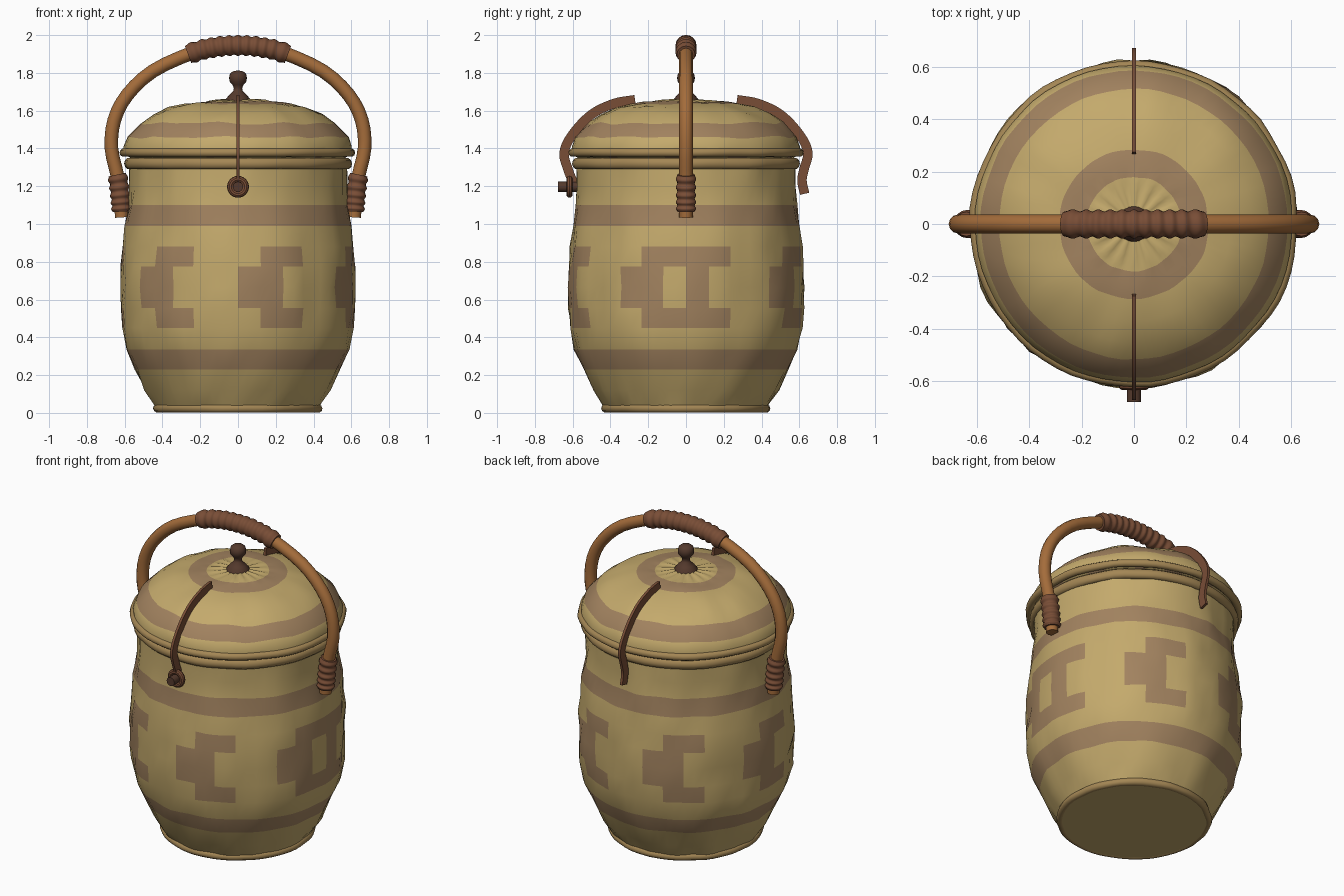
import bpy, bmesh, math
from mathutils import Vector, noise

if "Cube" in bpy.data.objects:
    bpy.data.objects.remove(bpy.data.objects["Cube"])


def material(name, rgb):
    m = bpy.data.materials.new(name)
    m.use_nodes = True
    m.diffuse_color = (*rgb, 1)
    bsdf = m.node_tree.nodes["Principled BSDF"]
    bsdf.inputs["Base Color"].default_value = (*rgb, 1)
    bsdf.inputs["Roughness"].default_value = 0.8
    return m


straw = material("straw", (0.55, 0.40, 0.15))
brown_weave = material("brown_weave", (0.36, 0.225, 0.115))
rim_cane = material("rim_cane", (0.37, 0.24, 0.09))
cane = material("handle_cane", (0.37, 0.15, 0.043))
leather = material("leather", (0.19, 0.075, 0.037))
dark_wood = material("dark_wood", (0.09, 0.042, 0.026))


def finish(name, bm, mats, rule=None, sharp=50):
    """Turn the bmesh into a smooth-shaded object, coloured by an optional rule."""
    bmesh.ops.recalc_face_normals(bm, faces=bm.faces)
    if rule:
        for f in bm.faces:
            f.material_index = int(rule(f.calc_center_median()))
    me = bpy.data.meshes.new(name)
    bm.to_mesh(me)
    bm.free()
    for m in mats:
        me.materials.append(m)
    ob = bpy.data.objects.new(name, me)
    bpy.context.collection.objects.link(ob)
    bpy.ops.object.select_all(action="DESELECT")
    ob.select_set(True)
    bpy.context.view_layer.objects.active = ob
    bpy.ops.object.shade_smooth_by_angle(angle=math.radians(sharp))
    return ob


def skin(bm, rings, cap=True, loop=False):
    """Join successive rings of vertices with quads."""
    pairs = list(zip(rings, rings[1:])) + ([(rings[-1], rings[0])] if loop else [])
    for a, b in pairs:
        for i in range(len(a)):
            j = (i + 1) % len(a)
            bm.faces.new((a[i], a[j], b[j], b[i]))
    if cap and not loop:
        bm.faces.new(rings[0])
        bm.faces.new(rings[-1])


def lathe(name, profile, mats, rule=None, segs=64, rough=0.0, loop=False, shape=None):
    """Revolve (radius, height) pairs about z, with hand-woven unevenness."""
    bm = bmesh.new()
    rings = []
    for r, z in profile:
        ring = []
        for i in range(segs):
            a = math.tau * i / segs
            d = Vector((math.cos(a), math.sin(a), 0))
            n = rough * noise.noise(Vector((d.x * 4, d.y * 4, z * 9)))
            lift = shape(r, a) if shape else 0
            ring.append(bm.verts.new(d * (r + n) + Vector((0, 0, z + lift))))
        rings.append(ring)
    skin(bm, rings, loop=loop)
    return finish(name, bm, mats, rule)


def coil(name, major, minor, z, flat=1.0):
    circle = [(major + minor * math.cos(math.tau * k / 10),
               z + flat * minor * math.sin(math.tau * k / 10)) for k in range(10)]
    return lathe(name, circle, [rim_cane], rough=0.008, loop=True)


def spline(pts, steps):
    """Smooth path through the given points."""
    p = [Vector(q) for q in pts]
    p = [2 * p[0] - p[1]] + p + [2 * p[-1] - p[-2]]
    out = []
    for i in range(1, len(p) - 2):
        a, b, c, d = p[i - 1:i + 3]
        for s in range(steps):
            t = s / steps
            out.append(0.5 * (2 * b + (c - a) * t + (2 * a - 5 * b + 4 * c - d) * t * t
                              + (3 * b - a - 3 * c + d) * t ** 3))
    return out + [p[-2]]


def sweep(name, path, flat_axis, section, mat):
    """Sweep a section, given as (in-plane, sideways) offsets, along a planar path."""
    side = Vector(flat_axis)
    bm = bmesh.new()
    rings = []
    last = len(path) - 1
    for i, p in enumerate(path):
        tangent = (path[min(i + 1, last)] - path[max(i - 1, 0)]).normalized()
        normal = side.cross(tangent)
        rings.append([bm.verts.new(p + normal * u + side * v) for u, v in section(i / last)])
    skin(bm, rings)
    return finish(name, bm, [mat])


def disc(r, n=12):
    return [(r * math.cos(math.tau * k / n), r * math.sin(math.tau * k / n)) for k in range(n)]


# Body with bands and a stepped woven motif
def body_colour(c):
    if 0.23 < c.z < 0.335 or 0.99 < c.z < 1.10:
        return True
    if not 0.45 < c.z < 0.88:
        return False
    column = int((math.atan2(c.y, c.x) % math.tau) / math.tau * 32) % 5
    middle = 0.555 < c.z < 0.775
    return column in ((4, 0) if middle else (0, 1))


body_profile = [(0.42, 0.004), (0.445, 0.05), (0.49, 0.12), (0.54, 0.23), (0.59, 0.335),
                (0.612, 0.45), (0.62, 0.555), (0.623, 0.665), (0.62, 0.775), (0.612, 0.88),
                (0.598, 0.99), (0.582, 1.10), (0.576, 1.2), (0.578, 1.34)]
lathe("basket_body", body_profile, [straw, brown_weave], body_colour, rough=0.018)
coil("base_coil", 0.425, 0.023, 0.024)
coil("body_rim", 0.577, 0.026, 1.32, 1.2)
coil("lid_rim", 0.602, 0.023, 1.378)


# Domed lid with two rings and a pleated centre
def lid_colour(c):
    r = math.hypot(c.x, c.y)
    return 0.515 < r < 0.585 or 0.18 < r < 0.285


def pleats(r, a):
    wave = 0.004 * math.cos(16 * a) if 0.07 < r < 0.17 else 0
    return wave + 0.012 * noise.noise(Vector((r * math.cos(a) * 7, r * math.sin(a) * 7, 5)))


lid_profile = [(0.57, 1.35), (0.605, 1.375), (0.605, 1.41), (0.585, 1.46), (0.515, 1.535),
               (0.45, 1.58), (0.37, 1.615), (0.285, 1.637), (0.23, 1.644), (0.18, 1.648),
               (0.155, 1.65), (0.12, 1.652), (0.08, 1.654), (0.03, 1.656)]
lathe("lid", lid_profile, [straw, brown_weave], lid_colour, rough=0.006, shape=pleats)

# Turned knob
knob_profile = [(0.07, 1.64), (0.066, 1.66), (0.045, 1.685), (0.025, 1.705), (0.022, 1.72),
                (0.03, 1.737), (0.045, 1.755), (0.047, 1.775), (0.043, 1.795),
                (0.028, 1.808), (0.006, 1.812)]
lathe("knob", knob_profile, [dark_wood], segs=20)

# Bent cane handle with bound grip and bound ends
half = [(0.615, 1.035), (0.622, 1.13), (0.637, 1.25), (0.67, 1.40), (0.655, 1.55),
        (0.585, 1.685), (0.45, 1.81), (0.25, 1.903), (0.12, 1.936)]
points = [(x, 0, z) for x, z in half]
points += [(0, 0, 1.945)] + [(-x, 0, z) for x, y, z in reversed(points)]
bend = spline(points, 24)
sweep("handle", bend[::8], (0, 1, 0), lambda t: disc(0.036), cane)


def binding(name, path, turns, r):
    sweep(name, path, (0, 1, 0),
          lambda t: disc(r - 0.004 * (1 + math.cos(math.tau * turns * t)), 16), leather)


binding("handle_grip", [p for p in bend if abs(p.x) < 0.265], 11, 0.056)
for label, sign in (("left", 1), ("right", -1)):
    binding(label + "_binding", [p for p in bend if p.x * sign > 0 and 1.065 < p.z < 1.265],
            5, 0.054)

# Thin straps standing on edge over the lid
upper = [(0.27, 1.658), (0.38, 1.638), (0.50, 1.58), (0.60, 1.475), (0.645, 1.38)]
ends = {"front": (-1, [(0.625, 1.29), (0.585, 1.19)]),
        "back": (1, [(0.625, 1.29), (0.614, 1.23), (0.628, 1.16)])}
for label, (sign, tail) in ends.items():
    path = spline([(0, sign * y, z) for y, z in upper + tail], 6)
    sweep(label + "_strap", path, (1, 0, 0),
          lambda t: [(-0.025, -0.008), (0.025, -0.008), (0.025, 0.008), (-0.025, 0.008)], leather)

# Toggle: ring and peg on the front
bpy.ops.mesh.primitive_torus_add(location=(0, -0.617, 1.197), rotation=(math.pi / 2, 0, 0),
                                 major_radius=0.041, minor_radius=0.017,
                                 major_segments=24, minor_segments=10)
ring = bpy.context.object
ring.name = "toggle_ring"
ring.data.materials.append(leather)
bpy.ops.object.shade_smooth_by_angle()
bpy.ops.mesh.primitive_cylinder_add(vertices=16, radius=0.027, depth=0.12,
                                    location=(0, -0.618, 1.197), rotation=(math.pi / 2, 0, 0))
peg = bpy.context.object
peg.name = "toggle_peg"
peg.data.materials.append(dark_wood)
bpy.ops.object.shade_smooth_by_angle()
